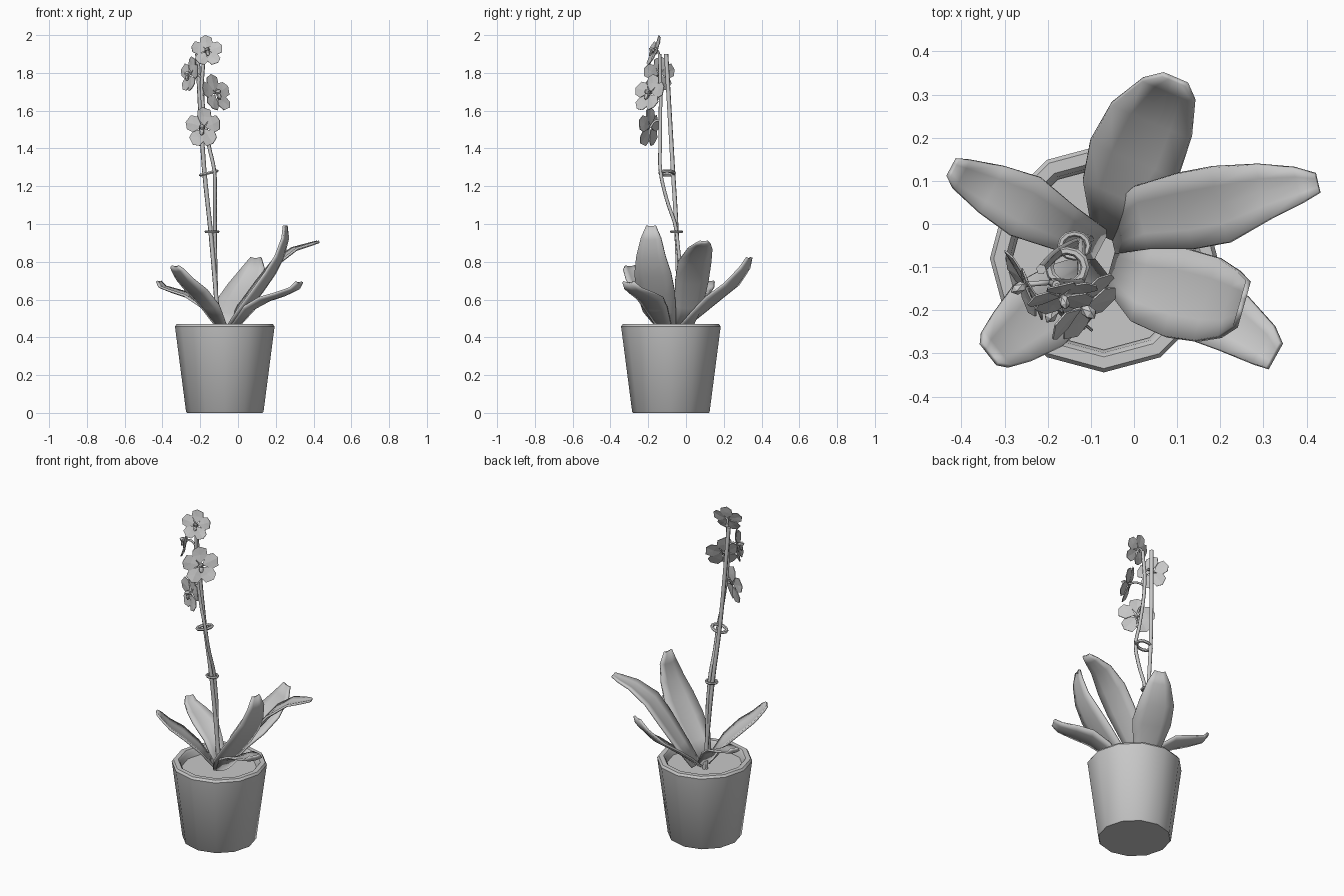
import bpy, bmesh, math
from mathutils import Vector, Matrix

cube = bpy.data.objects.get("Cube")
if cube:
    bpy.data.objects.remove(cube, do_unlink=True)

clay = bpy.data.materials.new("plain grey")
clay.use_nodes = True
clay.diffuse_color = (0.58, 0.58, 0.58, 1)
clay.node_tree.nodes["Principled BSDF"].inputs["Base Color"].default_value = clay.diffuse_color

POT = Vector((-0.07, -0.08, 0))


def add_object(name, bm, smooth=None):
    """Turn a bmesh into a linked object, smooth below the given angle."""
    bmesh.ops.recalc_face_normals(bm, faces=bm.faces)
    mesh = bpy.data.meshes.new(name)
    bm.to_mesh(mesh)
    bm.free()
    mesh.materials.append(clay)
    ob = bpy.data.objects.new(name, mesh)
    bpy.context.collection.objects.link(ob)
    if smooth:
        bpy.ops.object.select_all(action='DESELECT')
        ob.select_set(True)
        bpy.context.view_layer.objects.active = ob
        bpy.ops.object.shade_smooth_by_angle(angle=math.radians(smooth))
    return ob


def lathe(name, profile, sides=12):
    """Revolve a radius/height profile round the pot axis and cap both ends."""
    bm = bmesh.new()
    rings = []
    for r, z in profile:
        rings.append([bm.verts.new(POT + Vector((r * math.cos(a), r * math.sin(a), z)))
                      for a in (math.tau * i / sides for i in range(sides))])
    for low, high in zip(rings, rings[1:]):
        for i in range(sides):
            j = (i + 1) % sides
            bm.faces.new((low[i], low[j], high[j], high[i]))
    bm.faces.new(rings[0][::-1])
    bm.faces.new(rings[-1])
    return add_object(name, bm, 40)


def leaf(name, spine):
    """Folded blade along a spine of x, y, z, half width."""
    bm = bmesh.new()
    points = [Vector(p[:3]) for p in spine]
    heading = points[-1] - points[0]
    side = Vector((-heading.y, heading.x, 0)).normalized()
    rows = []
    for p, (*_, w) in zip(points, spine):
        row = []
        for t in (-1, -0.5, 0, 0.5, 1):
            lift = Vector((0, 0, 0.18 * w * (t * t - 0.4)))
            row.append(bm.verts.new(p + side * w * t + lift))
        rows.append(row)
    for a, b in zip(rows, rows[1:]):
        for i in range(4):
            bm.faces.new((a[i], a[i + 1], b[i + 1], b[i]))
    ob = add_object(name, bm, 50)
    solid = ob.modifiers.new("thickness", 'SOLIDIFY')
    solid.thickness = 0.012
    solid.offset = 0


def tube(name, points, radius):
    """Round rod through the given points."""
    curve = bpy.data.curves.new(name, 'CURVE')
    curve.dimensions = '3D'
    curve.bevel_depth = radius
    curve.bevel_resolution = 1
    curve.resolution_u = 4
    curve.use_fill_caps = True
    spline = curve.splines.new('BEZIER')
    spline.bezier_points.add(len(points) - 1)
    for bp, co in zip(spline.bezier_points, points):
        bp.co = co
        bp.handle_left_type = bp.handle_right_type = 'AUTO'
    curve.materials.append(clay)
    ob = bpy.data.objects.new(name, curve)
    bpy.context.collection.objects.link(ob)


def clip(name, centre, size, tilt):
    """Flattened ring holding the stem to the stake."""
    bpy.ops.mesh.primitive_torus_add(location=centre, rotation=(0, -tilt, 0), major_radius=1,
                                     minor_radius=0.25, major_segments=12, minor_segments=6)
    ob = bpy.context.object
    ob.name = name
    ob.scale = size
    ob.data.materials.append(clay)
    bpy.ops.object.shade_smooth_by_angle(angle=math.radians(40))


def flower(name, centre, facing, size, stalk_start):
    """Five broad angular petals round a protruding lip."""
    bm = bmesh.new()
    outline = ((0.08, 0), (0.5, -0.4), (0.86, -0.36), (1, 0.05), (0.84, 0.36), (0.5, 0.4))
    for k in range(5):
        turn = Matrix.Rotation(math.radians(90 + 72 * k), 3, 'Z')
        height = 0.04 * (k % 2)
        verts = [bm.verts.new(turn @ Vector((x, y, height + 0.12 * x - 0.12 * abs(y))))
                 for x, y in outline]
        hub = bm.verts.new(turn @ Vector((0.55, 0, height + 0.04)))
        for i in range(6):
            bm.faces.new((verts[i], verts[(i + 1) % 6], hub))
    turn = Vector(facing).to_track_quat('Z', 'Y').to_matrix().to_4x4()
    place = Matrix.Translation(centre) @ turn @ Matrix.Scale(size, 4)
    petals = bm.copy()
    petals.transform(place)
    bm.free()
    ob = add_object(name + "_petals", petals)
    solid = ob.modifiers.new("thickness", 'SOLIDIFY')
    solid.thickness = 0.004
    # lip and column
    bm = bmesh.new()
    for pos, scale in (((0, 0.02, 0.2), (0.15, 0.15, 0.22)), ((0, -0.2, 0.2), (0.14, 0.22, 0.1))):
        bmesh.ops.create_icosphere(bm, subdivisions=1, radius=1,
                                   matrix=Matrix.LocRotScale(Vector(pos), None, Vector(scale)))
    bm.transform(place)
    add_object(name + "_lip", bm)
    # short stalk back to the stem
    start, end = Vector(stalk_start), Vector(centre)
    tube(name + "_stalk", (start, (start + end) / 2 + Vector((0, 0, 0.015)), end), 0.006)


# pot and soil
lathe("pot", [(0.2, 0), (0.205, 0.005), (0.262, 0.445), (0.264, 0.457), (0.255, 0.47),
              (0.228, 0.47), (0.218, 0.458), (0.21, 0.4)])
lathe("soil", [(0.212, 0.405), (0.212, 0.425)])

# leaves
leaf("back_leaf", [(-0.06, -0.03, 0.44, 0.04), (-0.04, 0.07, 0.53, 0.085), (0, 0.15, 0.6, 0.11),
                   (0.04, 0.24, 0.67, 0.1), (0.08, 0.31, 0.76, 0.065), (0.095, 0.335, 0.82, 0.03)])
leaf("left_leaf", [(-0.05, -0.02, 0.44, 0.05), (0.02, 0.015, 0.56, 0.075), (0.12, 0.03, 0.69, 0.09),
                   (0.2, 0.045, 0.79, 0.09), (0.3, 0.075, 0.865, 0.065), (0.38, 0.09, 0.89, 0.042),
                   (0.425, 0.095, 0.905, 0.022)])
leaf("tall_front_leaf", [(-0.05, -0.1, 0.44, 0.05), (0.02, -0.14, 0.53, 0.09), (0.1, -0.16, 0.63, 0.105),
                         (0.17, -0.175, 0.73, 0.1), (0.22, -0.185, 0.82, 0.08), (0.25, -0.185, 0.92, 0.055),
                         (0.25, -0.185, 0.99, 0.025)])
leaf("low_front_leaf", [(-0.03, -0.11, 0.44, 0.04), (0.06, -0.16, 0.55, 0.07), (0.15, -0.19, 0.6, 0.08),
                        (0.23, -0.23, 0.625, 0.07), (0.3, -0.28, 0.655, 0.05), (0.325, -0.305, 0.69, 0.033)])
leaf("right_leaf", [(-0.08, -0.05, 0.44, 0.04), (-0.16, -0.01, 0.55, 0.055), (-0.25, 0.04, 0.615, 0.075),
                    (-0.33, 0.08, 0.64, 0.06), (-0.4, 0.115, 0.665, 0.037), (-0.42, 0.13, 0.695, 0.022)])
leaf("front_right_leaf", [(-0.08, -0.1, 0.44, 0.04), (-0.15, -0.16, 0.56, 0.08), (-0.22, -0.21, 0.64, 0.09),
                          (-0.28, -0.26, 0.7, 0.07), (-0.32, -0.29, 0.755, 0.05), (-0.335, -0.3, 0.775, 0.03)])

# stake, flower stem and clips
tube("stake", [(-0.1, -0.035, 0.42), (-0.145, -0.05, 0.96), (-0.18, -0.07, 1.3), (-0.215, -0.105, 1.9)], 0.012)
tube("flower_stem", [(-0.11, -0.04, 0.42), (-0.122, -0.05, 0.96), (-0.122, -0.105, 1.14), (-0.125, -0.135, 1.28),
                     (-0.155, -0.137, 1.42), (-0.19, -0.135, 1.7), (-0.18, -0.14, 1.9)], 0.01)
clip("lower_clip", (-0.138, -0.05, 0.96), (0.032, 0.028, 0.03), 0)
clip("upper_clip", (-0.155, -0.1, 1.27), (0.043, 0.038, 0.035), 0.25)

# flowers, top to bottom
flower("top_flower", (-0.165, -0.165, 1.915), (0.2, -0.9, 0.35), 0.087, (-0.18, -0.14, 1.89))
flower("upper_flower", (-0.25, -0.14, 1.79), (-0.88, -0.45, 0.15), 0.096, (-0.19, -0.135, 1.77))
flower("middle_flower", (-0.12, -0.19, 1.69), (0.68, -0.66, 0.35), 0.106, (-0.19, -0.135, 1.68))
flower("lower_flower", (-0.18, -0.19, 1.51), (-0.5, -0.85, 0.05), 0.108, (-0.175, -0.136, 1.55))
